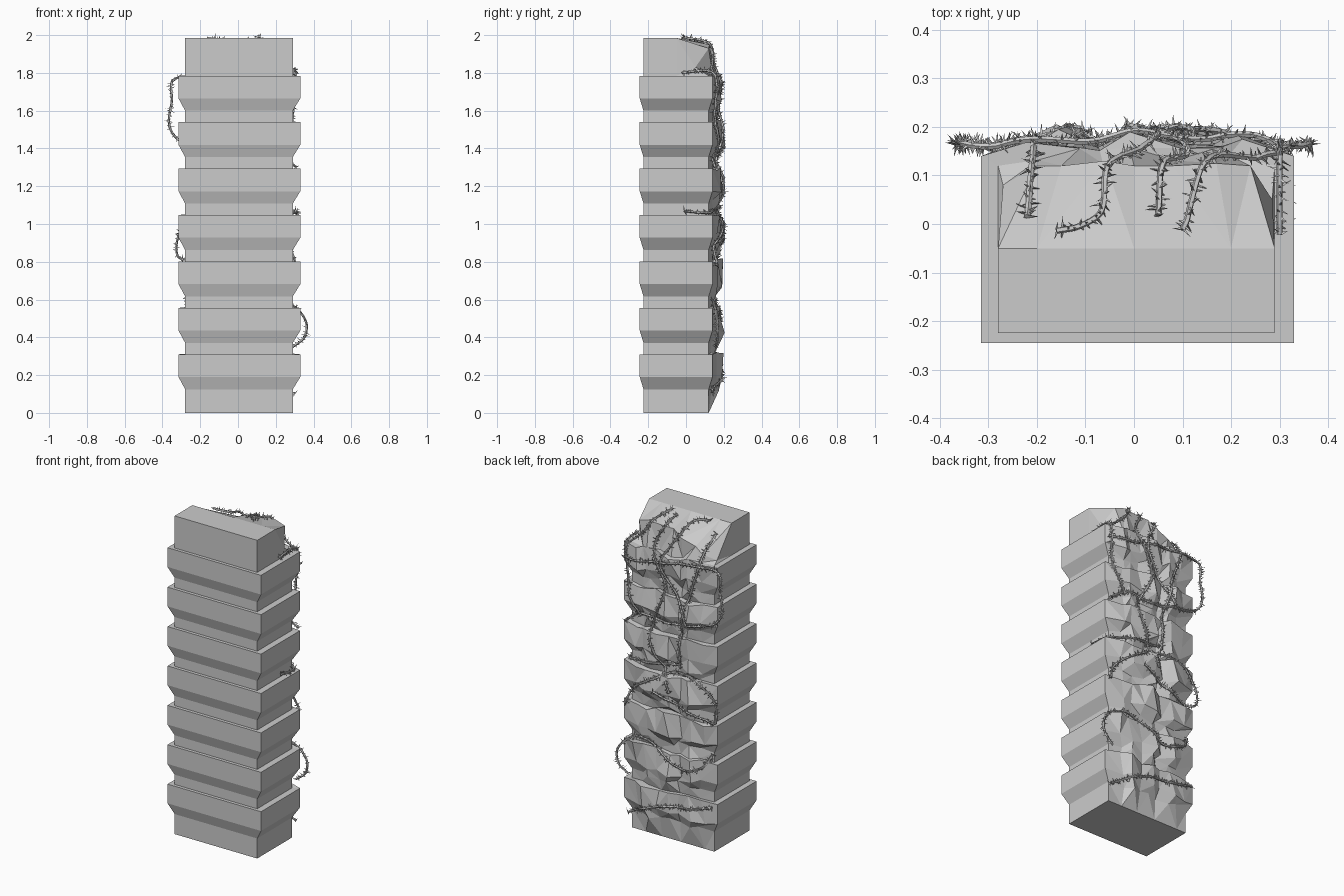
import bpy, bmesh, random
from math import cos, sin, tau
from mathutils import Vector
from mathutils.bvhtree import BVHTree

if "Cube" in bpy.data.objects:
    bpy.data.objects.remove(bpy.data.objects["Cube"])

random.seed(7)

# ---------- ribbed pillar with a broken, faceted back ----------
CORE = (-0.28, 0.29, -0.225, 0.12)
BAND = (-0.315, 0.33, -0.245, 0.14)
FRAC = [0.84, 0.75, 0.62, 0.49, 0.40, 0.27, 0.14]
BUMP = [0.045, 0.06, 0.05, 0.065, 0.02, 0.06, 0.03]


def ring(box, z, amp, jit):
    x0, x1, yf, yb = box
    pts = [(x0, -0.05, z), (x0, yf, z), (x1, yf, z), (x1, -0.05, z), (x1, yb, z)]
    for f, b, j in zip(FRAC, BUMP, jit):
        y = yb + amp * b * random.uniform(0.3, 1.1)
        pts.append((x0 + (x1 - x0) * (f + j), y, z + 0.6 * j * min(amp, 1)))
    return pts + [(x0, yb, z)]


def jitter():
    return [random.uniform(-0.03, 0.03) for _ in FRAC]


rings = [ring(CORE, 0, 0, jitter())]
for i in range(7):
    z = i * 0.2458
    rings.append(ring(CORE, z + 0.125, 0.9, jitter()))
    rings.append(ring(BAND, z + 0.19, 1.0, jitter()))
    j = jitter()
    rings.append(ring(BAND, z + 0.31, 0.9, j))
    rings.append(ring(CORE, z + 0.31, 0.6, j))

# broken crown: rear edge drops away at both corners
crown = [(-0.28, -0.05, 1.9), (-0.28, -0.225, 1.9), (0.29, -0.225, 1.9),
         (0.29, -0.05, 1.9), (0.285, 0.05, 1.83)]
for x, y, z in [(0.24, .12, 1.93), (.17, .125, 1.95), (.08, .12, 1.94), (0, .12, 1.94),
                (-.06, .13, 1.90), (-.15, .12, 1.87), (-.2, .12, 1.83)]:
    crown.append((x, y, z))
rings.append(crown + [(-0.27, 0.08, 1.80)])
top = [(-0.28, -0.05, 1.985), (-0.28, -0.225, 1.985), (0.29, -0.225, 1.985), (0.29, -0.05, 1.985)]
top += [(x, -0.05, 1.985) for x in (.29, .27, .2, .1, 0, -.1, -.2, -.27, -.28)]
rings.append(top)

bm = bmesh.new()
loops = [[bm.verts.new(p) for p in r] for r in rings]
n = len(loops[0])
for a, b in zip(loops, loops[1:]):
    for k in range(n):
        m = (k + 1) % n
        if k < 3:
            bm.faces.new((a[k], a[m], b[m], b[k]))
        elif k % 2:
            bm.faces.new((a[k], a[m], b[m]))
            bm.faces.new((a[k], b[m], b[k]))
        else:
            bm.faces.new((a[k], a[m], b[k]))
            bm.faces.new((a[m], b[m], b[k]))
bm.faces.new(loops[0][::-1])
bm.faces.new(loops[-1])
bmesh.ops.remove_doubles(bm, verts=bm.verts, dist=1e-4)
bmesh.ops.recalc_face_normals(bm, faces=bm.faces)
surface = BVHTree.FromBMesh(bm)
mesh = bpy.data.meshes.new("pillar")
bm.to_mesh(mesh)
bm.free()
bpy.context.collection.objects.link(bpy.data.objects.new("pillar", mesh))


# ---------- thorny vines ----------
def catmull(pts, step=0.012):
    p = [Vector(q) for q in pts]
    p = [2 * p[0] - p[1]] + p + [2 * p[-1] - p[-2]]
    out = []
    for a, b, c, d in zip(p, p[1:], p[2:], p[3:]):
        cnt = max(2, int((c - b).length / step))
        for i in range(cnt):
            t = i / cnt
            out.append(0.5 * (2 * b + (c - a) * t + (2 * a - 5 * b + 4 * c - d) * t * t
                              + (3 * b - a - 3 * c + d) * t ** 3))
    return out + [p[-2]]


def hug(points):
    # rest the vine on the rock, then smooth its depth
    ys = []
    for p in points:
        hit = surface.ray_cast(Vector((p.x, 1, p.z)), Vector((0, -1, 0)))[0]
        ok = hit is not None and p.y > 0.14
        ys.append(max(hit.y + 0.012, 0.135) if ok else p.y)
    for i, p in enumerate(points):
        w = ys[max(0, i - 3):i + 4]
        p.y = sum(w) / len(w)
    return points


def on_back(*xz):
    return [(x, 0.165, z) for x, z in xz]


VINES = [
    on_back((.3, .1), (.15, .18), (0, .23), (-.15, .25), (-.29, .29)),
    on_back((.29, .35), (.35, .4), (.36, .48), (.3, .56), (.19, .6), (.05, .55),
            (-.08, .48), (-.22, .52), (-.28, .61)),
    on_back((.31, .78), (.26, .89), (.12, .99), (-.05, 1.07), (-.2, 1.05), (-.31, .95),
            (-.31, .82), (-.15, .84), (.09, .93)),
    [(.305, -.03, 1.07), (.305, .12, 1.06)] + on_back((.2, 1.08), (.05, 1.1), (-.06, 1.12)),
    on_back((.31, 1.3), (.19, 1.38), (0, 1.37), (-.22, 1.41), (-.32, 1.45), (-.365, 1.53),
            (-.35, 1.65), (-.33, 1.77), (-.08, 1.76), (.19, 1.71), (.32, 1.7)),
    [(.3, -.04, 1.8), (.3, .12, 1.81)] + on_back((.3, 1.75), (.28, 1.5), (.2, 1.36)),
    [(-.22, 0, 1.93), (-.21, .13, 1.84)] + on_back((-.2, 1.75), (-.15, 1.6), (-.08, 1.34), (-.07, 1.1)),
    [(.05, 0, 1.98), (.06, .13, 1.94)] + on_back((.11, 1.8), (.02, 1.57), (.12, 1.29), (.03, 1.08), (-.02, .95)),
    [(.1, -.03, 1.99), (.14, .12, 1.96)] + on_back((.19, 1.88), (.3, 1.78)),
    [(-.16, -.02, 1.985), (-.07, .02, 1.97), (-.05, .13, 1.92)]
    + on_back((.05, 1.74), (-.02, 1.6), (-.1, 1.47), (-.14, 1.4)),
]

SIDES, R = 5, 0.0065
for number, path in enumerate(VINES):
    pts = hug(catmull(path))
    bm = bmesh.new()
    prev = None
    for i, p in enumerate(pts):
        d = (pts[min(i + 1, len(pts) - 1)] - pts[max(i - 1, 0)]).normalized()
        u = d.orthogonal().normalized() if prev is None else (u - d * u.dot(d)).normalized()
        v = d.cross(u)
        loop = [bm.verts.new(p + R * (u * cos(k * tau / SIDES) + v * sin(k * tau / SIDES)))
                for k in range(SIDES)]
        if prev:
            for k in range(SIDES):
                m = (k + 1) % SIDES
                bm.faces.new((prev[k], prev[m], loop[m], loop[k]))
        else:
            bm.faces.new(loop[::-1])
        prev = loop
        # a pair of thorns at every step
        a = random.uniform(0, tau)
        for ang in (a, a + tau * random.uniform(0.35, 0.65)):
            o = u * cos(ang) + v * sin(ang)
            s = d.cross(o)
            tip = bm.verts.new(p + o * random.uniform(0.015, 0.03) + d * random.uniform(-.012, .012))
            base = [bm.verts.new(p + o * 0.003 + 0.004 * (d * cos(t * tau / 3) + s * sin(t * tau / 3)))
                    for t in range(3)]
            for t in range(3):
                bm.faces.new((base[t], base[(t + 1) % 3], tip))
    bm.faces.new(prev)
    mesh = bpy.data.meshes.new("thorn_vine")
    bm.to_mesh(mesh)
    bm.free()
    bpy.context.collection.objects.link(bpy.data.objects.new(f"thorn_vine_{number + 1}", mesh))
